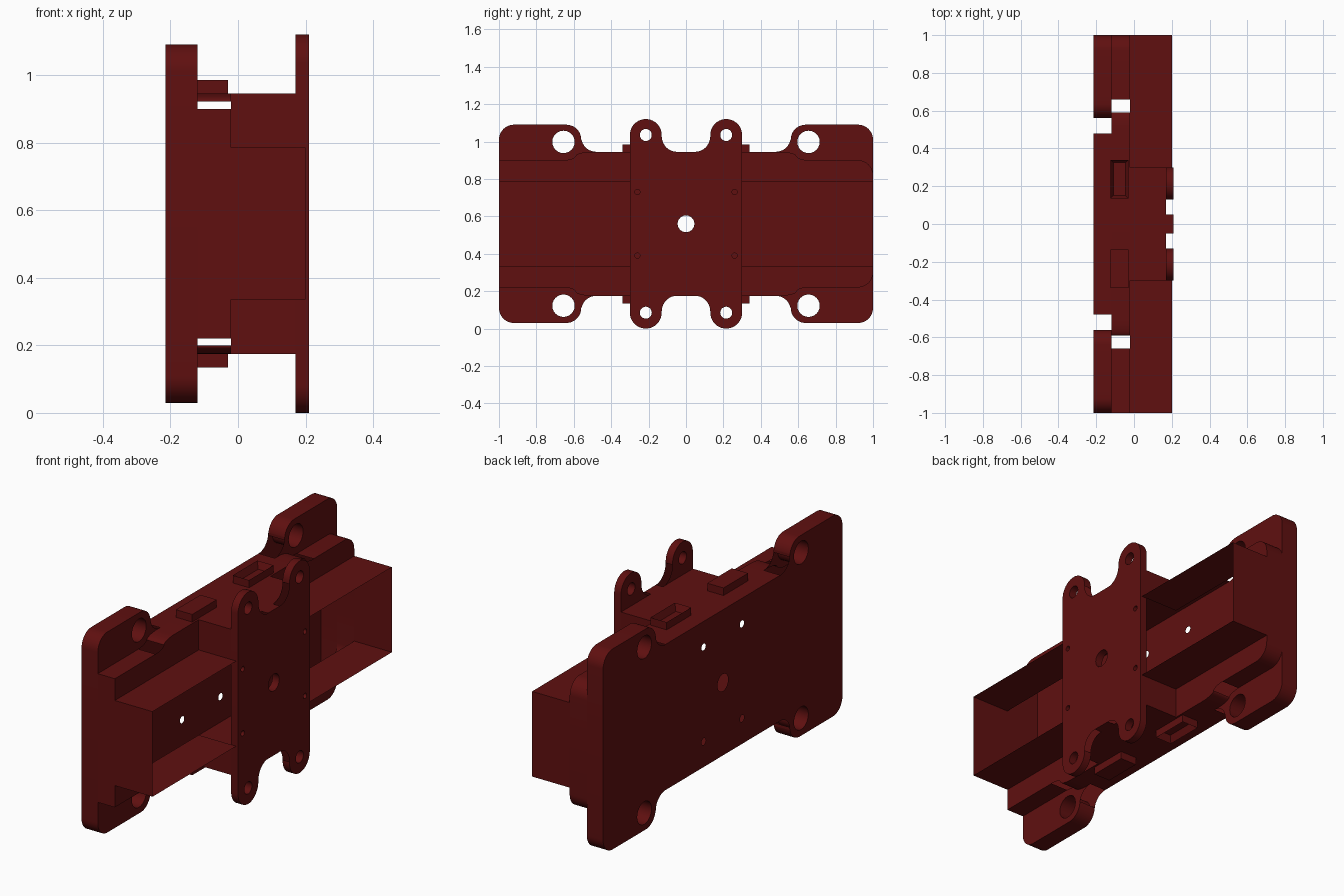
import bpy, bmesh, math

cube = bpy.data.objects.get("Cube")
if cube:
    bpy.data.objects.remove(cube, do_unlink=True)

# Single dark red plastic
red = bpy.data.materials.new("dark_red")
red.use_nodes = True
COLOUR = (0.115, 0.005, 0.005, 1)
red.diffuse_color = COLOUR
red.node_tree.nodes["Principled BSDF"].inputs["Base Color"].default_value = COLOUR

ZC = 0.56                                   # height of the symmetry plane
BACK, STEP, FACE = -0.215, -0.12, -0.02     # depth of each layer
BLOCK, BOX, FRONT = 0.17, 0.2, 0.21
SIGNS = [(1, 1), (1, -1), (-1, 1), (-1, -1)]


def arc(u, w, ru, rw, a, b, n=10):
    angles = [math.radians(a + (b - a) * i / n) for i in range(n + 1)]
    return [(u + ru * math.cos(t), w + rw * math.sin(t)) for t in angles]


def at(x, p, sy=1, sz=1):
    return (x, p[0] * sy, ZC + p[1] * sz)


def wall(bm, path, x0, x1, sy=1, sz=1, gap=None):
    """Sweep a path along x, leaving the stretch inside gap open."""
    for p, q in zip(path, path[1:]):
        if gap and gap[0] < (p[0] + q[0]) / 2 < gap[1]:
            continue
        corners = [at(x0, p, sy, sz), at(x0, q, sy, sz), at(x1, q, sy, sz), at(x1, p, sy, sz)]
        bm.faces.new([bm.verts.new(c) for c in corners])


def cap(bm, loops, x, sy=1, sz=1):
    """Flat face across x from an outline followed by its holes."""
    edges = []
    for loop in loops:
        vs = [bm.verts.new(at(x, p, sy, sz)) for p in loop]
        edges += [bm.edges.new((vs[i - 1], vs[i])) for i in range(len(vs))]
    bmesh.ops.triangle_fill(bm, edges=edges, use_beauty=True, normal=(1, 0, 0))


def circle(u, w, r):
    return arc(u, w, r, r, 0, 360, 24)[:-1]


def holes(u, w, r):
    return [circle(u * sy, w * sz, r) for sy, sz in SIGNS]


def full(path):
    """Mirror a quarter path into a closed outline."""
    half = path[1:-1]
    top = half + [(u, -w) for u, w in reversed(half)]
    return top + [(-u, w) for u, w in reversed(top)]


def finish(bm, name):
    bmesh.ops.remove_doubles(bm, verts=bm.verts[:], dist=0.0005)
    bmesh.ops.recalc_face_normals(bm, faces=bm.faces[:])
    mesh = bpy.data.meshes.new(name)
    bm.to_mesh(mesh)
    bm.free()
    mesh.materials.append(red)
    ob = bpy.data.objects.new(name, mesh)
    bpy.context.collection.objects.link(ob)
    bpy.ops.object.select_all(action='DESELECT')
    ob.select_set(True)
    bpy.context.view_layer.objects.active = ob
    bpy.ops.object.shade_smooth_by_angle(angle=math.radians(30))


# Quarter profiles, running from the centre line out to the end
plate = ([(0, 0.385)] + arc(0.48, 0.465, 0.08, 0.08, -90, 0)
         + arc(0.64, 0.45, 0.08, 0.08, 180, 90)
         + arc(0.92, 0.45, 0.08, 0.08, 90, 0) + [(1, 0)])
shoulder = (arc(0.5, 0.362, 0.09, 0.023, 90, 0)
            + arc(0.66, 0.365, 0.07, 0.025, 180, 270))
mid_end = {-1: [(1, 0.34)], 1: arc(0.92, 0.26, 0.08, 0.08, 90, 0)}
bracket = ([(0, 0.385)] + arc(0.05, 0.47, 0.08, 0.085, -90, 0)
           + arc(0.215, 0.475, 0.085, 0.085, 180, 0, 20) + [(0.3, 0)])

# Back plate with four lugs
bm = bmesh.new()
lug = circle(0.655, 0.438, 0.06)
cap(bm, [full(plate)] + holes(0.655, 0.438, 0.06) + holes(0.16, 0.25, 0.018)
    + [circle(0, 0, 0.045)], BACK)
for sy, sz in SIGNS:
    wall(bm, plate, BACK, STEP, sy, sz, (0.48, 0.56))
    wall(bm, lug + lug[:1], BACK, STEP, sy, sz)
    cap(bm, [plate[1:-1] + list(reversed(shoulder + mid_end[sy])), lug], STEP, sy, sz)
finish(bm, "back_plate")

# Stepped middle layer
bm = bmesh.new()
for sy, sz in SIGNS:
    outer = shoulder + mid_end[sy]
    wall(bm, [(0, 0.385)] + outer + [(1, 0)], STEP, FACE, sy, sz, (0.591, 0.66))
    cap(bm, [[(0.3, 0.385)] + outer + [(1, 0.225), (0.3, 0.225)]], FACE, sy, sz)
finish(bm, "middle_layer")

# Open-fronted long box
bm = bmesh.new()
for sy, sz in SIGNS:
    wall(bm, [(0.3, 0.225), (1, 0.225), (1, 0)], FACE, BOX, sy, sz)
finish(bm, "long_box")

# Central block behind the bracket
bm = bmesh.new()
for sy, sz in SIGNS:
    wall(bm, [(0, 0.385), (0.3, 0.385), (0.3, 0.225)], FACE, BLOCK, sy, sz)
finish(bm, "central_block")

# Front bracket with four ears
bm = bmesh.new()
cuts = holes(0.215, 0.475, 0.032) + holes(0.26, 0.17, 0.014) + [circle(0, 0, 0.045)]
for x in (BLOCK, FRONT):
    cap(bm, [full(bracket)] + cuts, x)
for c in cuts:
    wall(bm, c + c[:1], BLOCK, FRONT)
for sy, sz in SIGNS:
    wall(bm, bracket, BLOCK, FRONT, sy, sz, (0.05, 0.13))
finish(bm, "front_bracket")

# Clip tabs on the upper and lower edges; one of each pair is recessed
for sy, sz in SIGNS:
    bm = bmesh.new()
    bmesh.ops.create_cube(bm, size=1)
    for v in bm.verts:
        v.co = (-0.0775 + v.co.x * 0.095, sy * 0.2375 + v.co.y * 0.205,
                ZC + sz * (0.405 + v.co.z * 0.04))
    if sy > 0:
        bm.normal_update()
        top = [f for f in bm.faces if abs(f.calc_center_median().z - ZC) > 0.42]
        bmesh.ops.inset_region(bm, faces=top, thickness=0.022, depth=0)
        for v in top[0].verts:
            v.co.z -= sz * 0.036
    finish(bm, ("upper" if sz > 0 else "lower") + ("_recessed_tab" if sy > 0 else "_flat_tab"))
